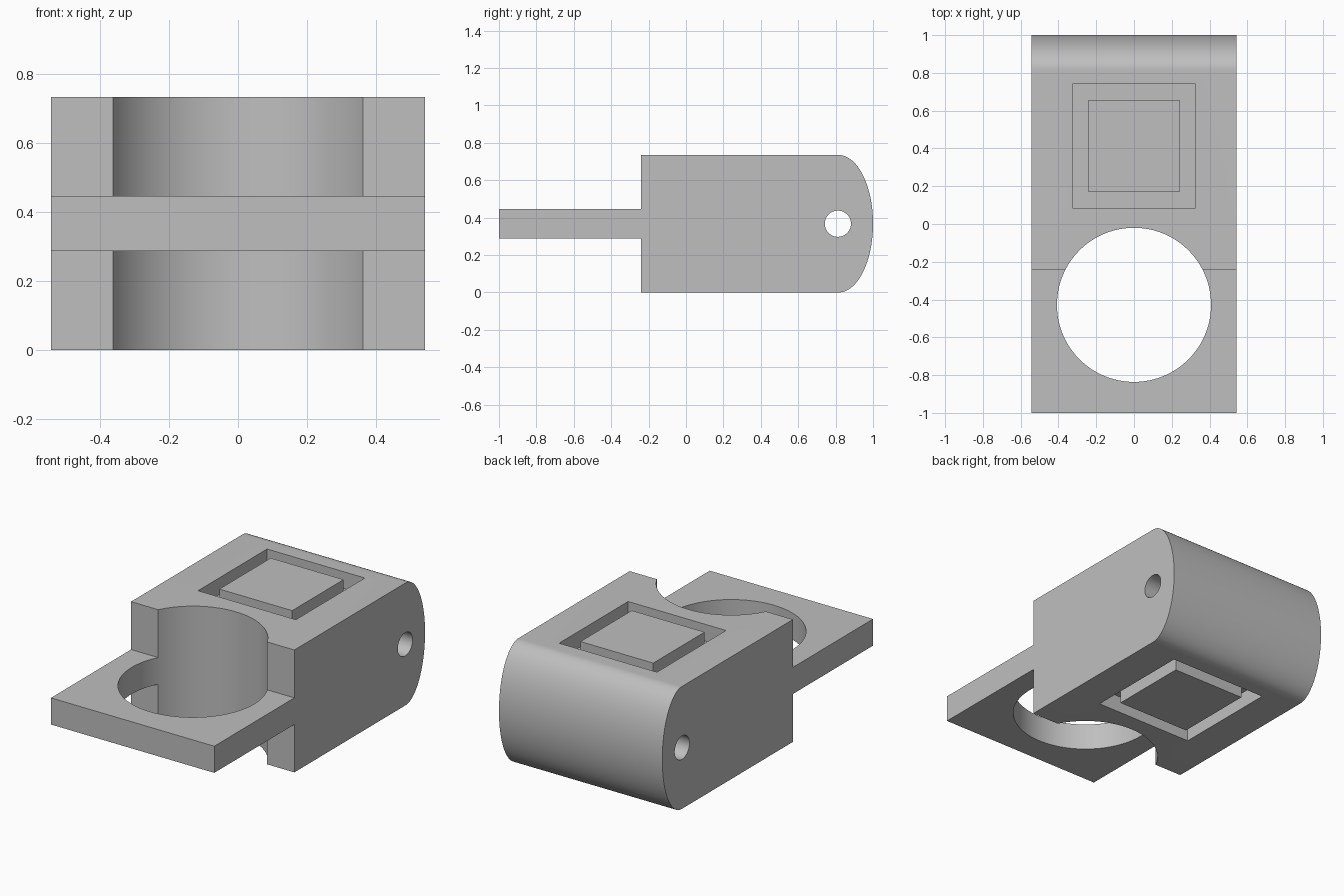
import bpy, bmesh, math
from mathutils import Matrix

if "Cube" in bpy.data.objects:
    bpy.data.objects.remove(bpy.data.objects["Cube"], do_unlink=True)

# Main dimensions
W = 0.5425                      # half width
H = 0.735                       # block height
MID = H / 2
PLATE = 0.08                    # half thickness of the front plate
STEP_Y, ROUND_Y = -0.24, 0.815  # block front, start of rounded end
PANEL_Y = 0.4125                # centre of the square panels
DEPTH = 0.10                    # groove depth

grey = bpy.data.materials.new("plain grey")
grey.use_nodes = True
grey.diffuse_color = (0.52, 0.52, 0.52, 1)
grey.node_tree.nodes["Principled BSDF"].inputs["Base Color"].default_value = (0.52, 0.52, 0.52, 1)


def finish(name, bm):
    bmesh.ops.recalc_face_normals(bm, faces=bm.faces[:])
    mesh = bpy.data.meshes.new(name)
    bm.to_mesh(mesh)
    bm.free()
    mesh.materials.append(grey)
    obj = bpy.data.objects.new(name, mesh)
    bpy.context.collection.objects.link(obj)
    return obj


def box(name, size, centre):
    bm = bmesh.new()
    bmesh.ops.create_cube(bm, size=1, matrix=Matrix.Translation(centre) @ Matrix.Diagonal((*size, 1)))
    return finish(name, bm)


def cylinder(name, radius, length, centre, axis="Z"):
    bm = bmesh.new()
    turn = Matrix.Rotation(math.pi / 2, 4, "Y") if axis == "X" else Matrix.Identity(4)
    bmesh.ops.create_cone(bm, cap_ends=True, segments=96, radius1=radius, radius2=radius,
                          depth=length, matrix=Matrix.Translation(centre) @ turn)
    return finish(name, bm)


def cut(target, cutter):
    cutter.hide_render = True
    mod = target.modifiers.new("cut", "BOOLEAN")
    mod.operation, mod.solver, mod.object = "DIFFERENCE", "EXACT", cutter
    bpy.context.view_layer.objects.active = target
    bpy.ops.object.modifier_apply(modifier=mod.name)
    bpy.data.objects.remove(cutter, do_unlink=True)


# Body: side profile of plate, block and elliptical end, extruded across x
profile = [(STEP_Y, H), (STEP_Y, MID + PLATE), (-1, MID + PLATE),
           (-1, MID - PLATE), (STEP_Y, MID - PLATE), (STEP_Y, 0)]
for i in range(65):
    t = -math.pi / 2 + math.pi * i / 64
    profile.append((ROUND_Y + (1 - ROUND_Y) * math.cos(t), MID + MID * math.sin(t)))
bm = bmesh.new()
side = bm.faces.new([bm.verts.new((-W, y, z)) for y, z in profile])
swept = bmesh.ops.extrude_face_region(bm, geom=[side])["geom"]
bmesh.ops.translate(bm, vec=(2 * W, 0, 0), verts=[v for v in swept if isinstance(v, bmesh.types.BMVert)])
body = finish("body", bm)

# Large vertical bore and small cross hole
cut(body, cylinder("bore_cutter", 0.408, 2, (0, -0.428, MID)))
cut(body, cylinder("pin_hole_cutter", 0.07, 2, (0, 0.812, MID), "X"))

# Square grooves above and below, each around a flush raised panel
for name, z, inward in (("top", H, -1), ("bottom", 0, 1)):
    cut(body, box(name + "_pocket_cutter", (0.65, 0.655, 2 * DEPTH), (0, PANEL_Y, z)))
    tall = DEPTH + 0.01
    box(name + "_panel", (0.484, 0.488, tall), (0, PANEL_Y, z + inward * tall / 2))

# Smooth curved walls, crisp edges
bpy.ops.object.select_all(action="DESELECT")
body.select_set(True)
bpy.context.view_layer.objects.active = body
bpy.ops.object.shade_smooth_by_angle(angle=math.radians(30))
